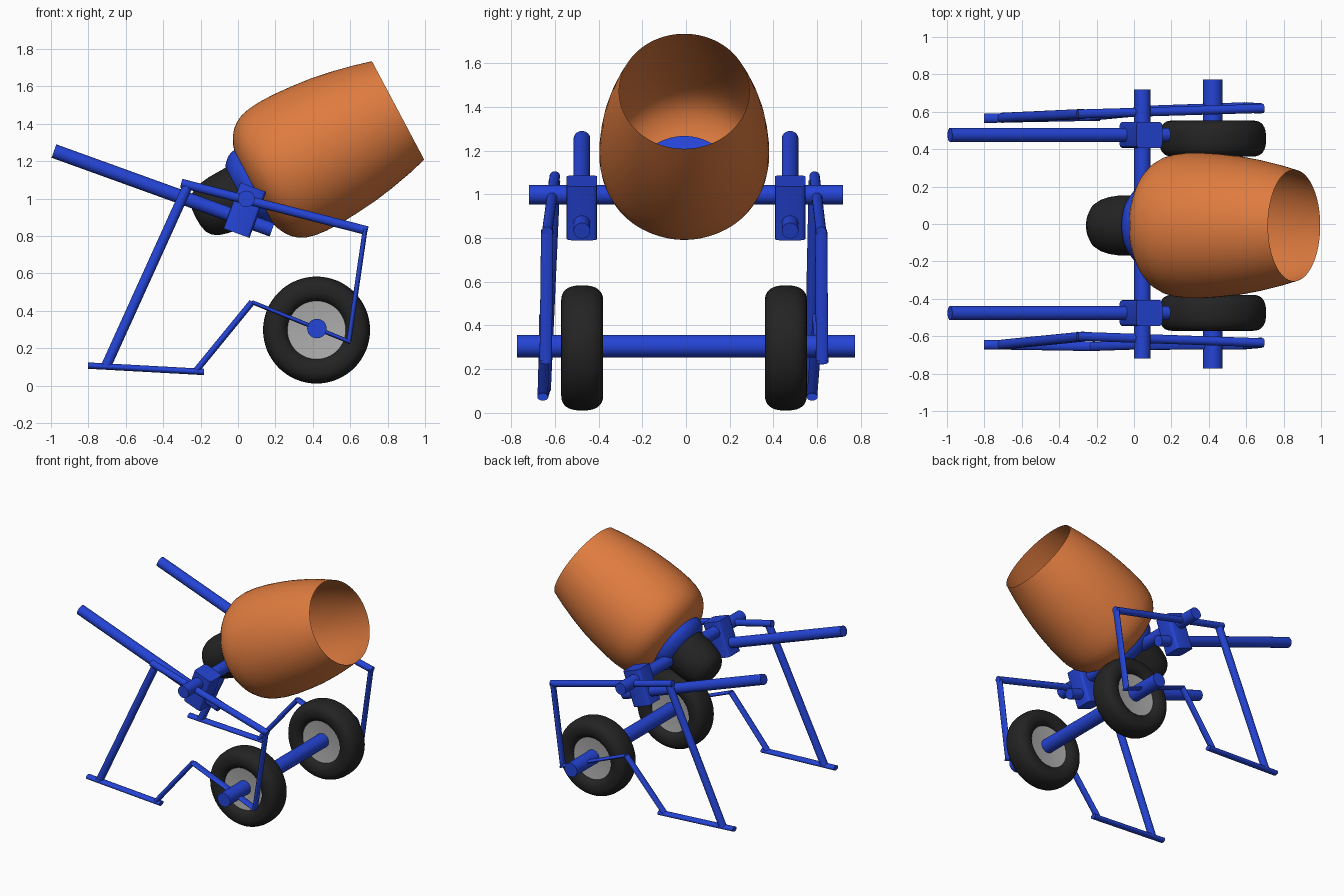
import bpy, bmesh, math
from mathutils import Vector, Matrix

if "Cube" in bpy.data.objects:
    bpy.data.objects.remove(bpy.data.objects["Cube"])


def material(name, rgb):
    m = bpy.data.materials.new(name)
    m.diffuse_color = (*rgb, 1)
    m.use_nodes = True
    m.node_tree.nodes["Principled BSDF"].inputs["Base Color"].default_value = m.diffuse_color
    return m


BLUE = material("frame blue", (0.018, 0.058, 0.67))
ORANGE = material("drum orange", (0.74, 0.20, 0.05))
BLACK = material("rubber black", (0.017, 0.017, 0.017))
GREY = material("hub grey", (0.42, 0.42, 0.42))


def finish(bm, name, mat, angle=40):
    bmesh.ops.recalc_face_normals(bm, faces=bm.faces)
    me = bpy.data.meshes.new(name)
    bm.to_mesh(me)
    bm.free()
    me.materials.append(mat)
    ob = bpy.data.objects.new(name, me)
    bpy.context.collection.objects.link(ob)
    bpy.ops.object.select_all(action='DESELECT')
    ob.select_set(True)
    bpy.context.view_layer.objects.active = ob
    bpy.ops.object.shade_smooth_by_angle(angle=math.radians(angle))
    return ob


def lathe(name, profile, origin, axis, mat, seg=64, closed=False):
    """Revolve (distance along axis, radius) points about an axis."""
    rot = Vector(axis).to_track_quat('Z', 'Y').to_matrix()
    bm = bmesh.new()
    rings = []
    for s, r in profile:
        n = 1 if r == 0 else seg
        rings.append([bm.verts.new(Vector(origin) + rot @ Vector((
            r * math.cos(2 * math.pi * i / seg), r * math.sin(2 * math.pi * i / seg), s)))
            for i in range(n)])
    pairs = list(zip(rings, rings[1:]))
    if closed:
        pairs.append((rings[-1], rings[0]))
    for a, b in pairs:
        for i in range(seg):
            j = (i + 1) % seg
            vs = [a[i % len(a)], a[j % len(a)], b[j % len(b)], b[i % len(b)]]
            bm.faces.new(list(dict.fromkeys(vs)))
    return finish(bm, name, mat)


def bar(name, p, q, r, ry=None, seg=24):
    """Capped tube from p to q; ry is the half width across y."""
    p, q = Vector(p), Vector(q)
    z = (q - p).normalized()
    ref = Vector((1, 0, 0)) if abs(z.y) > 0.9 else Vector((0, 1, 0))
    x = z.cross(ref).normalized()
    y = z.cross(x)
    bm = bmesh.new()
    bmesh.ops.create_cone(bm, cap_ends=True, segments=seg, radius1=1, radius2=1,
                          depth=(q - p).length)
    for v in bm.verts:
        v.co = (p + q) / 2 + x * v.co.x * r + y * v.co.y * (ry or r) + z * v.co.z
    return finish(bm, name, BLUE)


# Tilted mixing drum, backing cup and motor share one axis
AX = Vector((0.883, 0, 0.469))
RIM = Vector((0.856, -0.008, 1.471))
lathe("drum", [(0, .298), (-.1, .325), (-.22, .351), (-.34, .371), (-.45, .382),
               (-.55, .388), (-.64, .388), (-.70, .382), (-.75, .370), (-.79, .350),
               (-.82, .325), (-.845, .292), (-.866, .25), (-.88, .2), (-.89, .13),
               (-.897, .06), (-.9, 0)], RIM, AX, ORANGE, 80)
lathe("drum_cup", [(-.86, 0), (-.86, .225), (-.89, .222), (-.92, .208), (-.95, .178),
                   (-.972, .13), (-.985, .06), (-.985, 0)], RIM, AX, BLUE)
lathe("motor", [(-.9, 0), (-.9, .165), (-.98, .162), (-1.06, .16), (-1.11, .153),
                (-1.155, .14), (-1.19, .12), (-1.212, .09), (-1.222, .045), (-1.224, 0)],
      RIM, AX, BLACK)

# Cross tube and wheel axle
bar("cross_tube", (.045, -.718, .998), (.045, .718, .998), .044, seg=32)
bar("axle", (.422, -.773, .305), (.422, .773, .305), .052, seg=32)

for side, sy in (("front", -1), ("back", 1)):
    # Handles
    hy = .476 * sy
    bar(side + "_handle", (-.984, hy, 1.254), (.182, hy, .833), .038, seg=32)

    # Clamp block joining handle and cross tube
    bm = bmesh.new()
    bmesh.ops.create_cube(bm, size=1)
    bmesh.ops.scale(bm, vec=(.148, .14, .262), verts=bm.verts)
    upright = [e for e in bm.edges if abs(e.verts[0].co.z - e.verts[1].co.z) > .1]
    bmesh.ops.bevel(bm, geom=upright, offset=.02, segments=3, profile=.5, affect='EDGES')
    bmesh.ops.transform(bm, verts=bm.verts, matrix=Matrix.Translation((.037, hy, .938))
                        @ Matrix.Rotation(math.radians(20), 4, 'Y'))
    finish(bm, side + "_clamp_block", BLUE, 30)

    # Tyre with a squarish rounded section, and hub disc
    c = (.42, -.475 if sy < 0 else .457, .297)
    section = []
    for i in range(32):
        a = 2 * math.pi * i / 32
        ca, sa = math.cos(a), math.sin(a)
        section.append((.096 * math.copysign(abs(ca) ** .75, ca),
                        .216 + .070 * math.copysign(abs(sa) ** .85, sa)))
    lathe(side + "_tyre", section, c, (0, 1, 0), BLACK, 64, True)
    lathe(side + "_hub", [(-.05, 0), (-.05, .06), (-.062, .165), (.062, .165),
                          (.05, .06), (.05, 0)], c, (0, 1, 0), GREY, 48)

    # Side stand: nodes in x, z with a slightly splayed y
    ys = dict(A=-.60, B=-.635, C=-.642, D=-.645, E=-.655, F=-.645, G=-.645, H=-.602) if sy < 0 else \
        dict(A=.588, B=.618, C=.623, D=.605, E=.577, F=.565, G=.568, H=.588)
    xz = dict(A=(-.303, 1.082), B=(.692, .828), C=(.602, .232), D=(.075, .446),
              E=(-.182, .073), F=(-.802, .107), G=(-.705, .105), H=(-.272, 1.06))
    P = {k: Vector((xz[k][0], ys[k], xz[k][1])) for k in xz}
    bar(side + "_stand_top_rail", P["A"], P["B"], .024)
    bar(side + "_stand_leg", P["H"], P["G"], .027)
    bar(side + "_stand_foot", P["F"], P["E"], .017, .025)
    bar(side + "_stand_brace", P["E"] + Vector((-.04, 0, .01)), P["D"], .017, .024)
    bar(side + "_axle_strap", P["D"], P["C"], .011, .028)
    bar(side + "_axle_strut", P["B"] + Vector((-.012, 0, .01)), P["C"] + Vector((-.01, 0, 0)),
        .013, .028)
